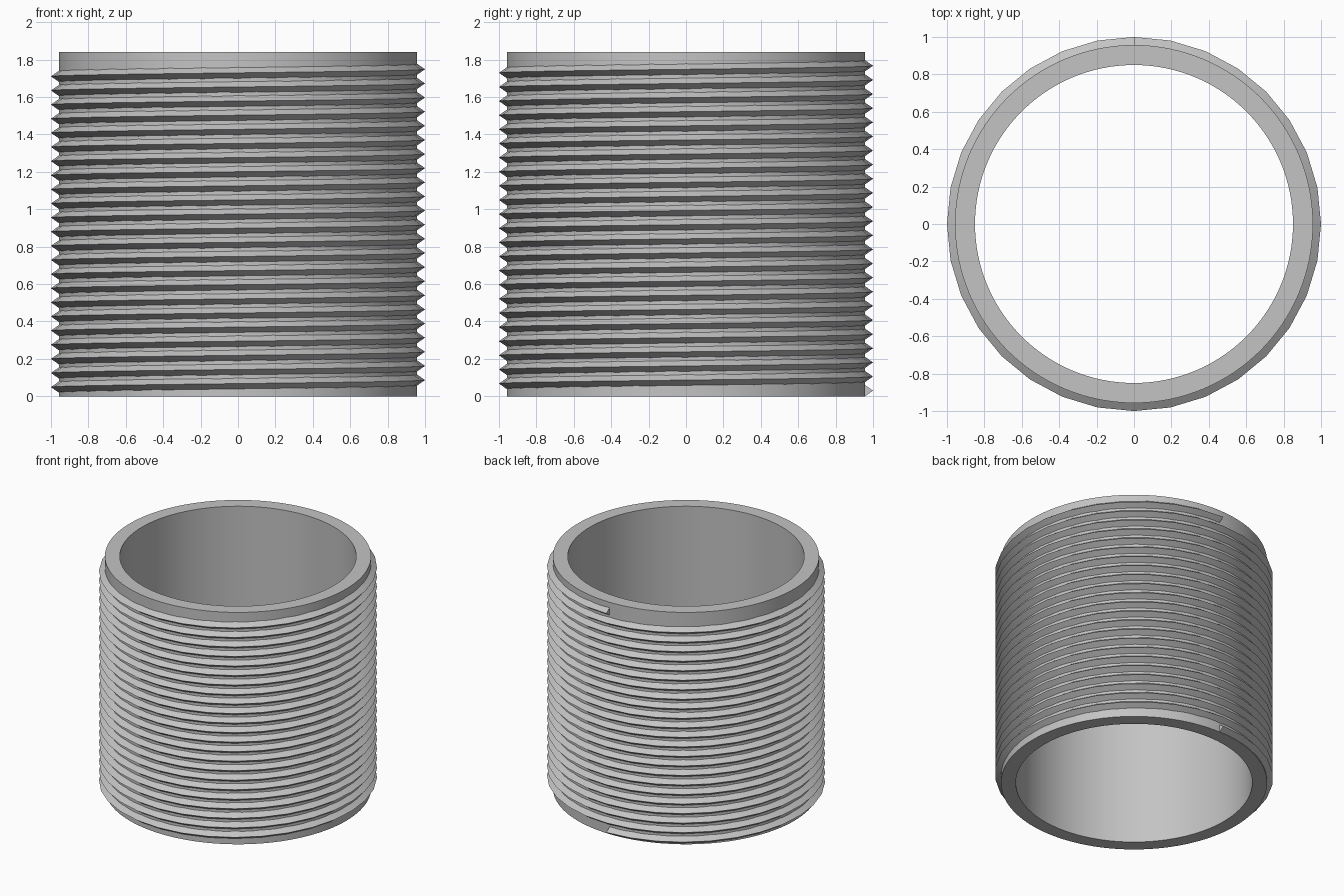
import bpy, bmesh, math

cube = bpy.data.objects.get("Cube")
if cube:
    bpy.data.objects.remove(cube, do_unlink=True)

HEIGHT, BORE, ROOT, CREST = 1.84, 0.85, 0.957, 1.0
TURNS, STEPS, START_Z, END_Z, HALF_WIDTH = 23, 32, 0.03, 1.767, 0.03

steel = bpy.data.materials.new("grey_steel")
steel.use_nodes = True
steel.diffuse_color = (0.55, 0.55, 0.55, 1)
steel.node_tree.nodes["Principled BSDF"].inputs["Base Color"].default_value = (0.55, 0.55, 0.55, 1)


def sweep(name, sections, closed):
    """Skin a list of cross-sections into a solid."""
    bm = bmesh.new()
    rings = [[bm.verts.new(p) for p in section] for section in sections]
    pairs = list(zip(rings, rings[1:]))
    if closed:
        pairs.append((rings[-1], rings[0]))
    else:
        bm.faces.new(rings[0])
        bm.faces.new(rings[-1])
    count = len(rings[0])
    for a, b in pairs:
        for i in range(count):
            j = (i + 1) % count
            bm.faces.new((a[i], a[j], b[j], b[i]))
    bmesh.ops.recalc_face_normals(bm, faces=bm.faces)
    mesh = bpy.data.meshes.new(name)
    bm.to_mesh(mesh)
    bm.free()
    mesh.materials.append(steel)
    obj = bpy.data.objects.new(name, mesh)
    bpy.context.collection.objects.link(obj)
    bpy.ops.object.select_all(action='DESELECT')
    obj.select_set(True)
    bpy.context.view_layer.objects.active = obj
    bpy.ops.object.shade_smooth_by_angle(angle=math.radians(30))
    return obj


def section(angle, z, profile):
    """Place a radius/height profile at an angle around the axis."""
    return [(r * math.cos(angle), r * math.sin(angle), z + h) for r, h in profile]


# Hollow sleeve
wall = [(BORE, 0), (ROOT, 0), (ROOT, HEIGHT), (BORE, HEIGHT)]
sweep("sleeve", [section(math.tau * i / 128, 0, wall) for i in range(128)], True)

# Right-handed screw thread, its foot sunk into the sleeve wall
ridge = [(ROOT - 0.02, -HALF_WIDTH), (ROOT, -HALF_WIDTH), (CREST, 0),
         (ROOT, HALF_WIDTH), (ROOT - 0.02, HALF_WIDTH)]
total = TURNS * STEPS
sweep("screw_thread",
      [section(math.pi / 2 + math.tau * i / STEPS,
               START_Z + (END_Z - START_Z) * i / total, ridge)
       for i in range(total + 1)], False)
